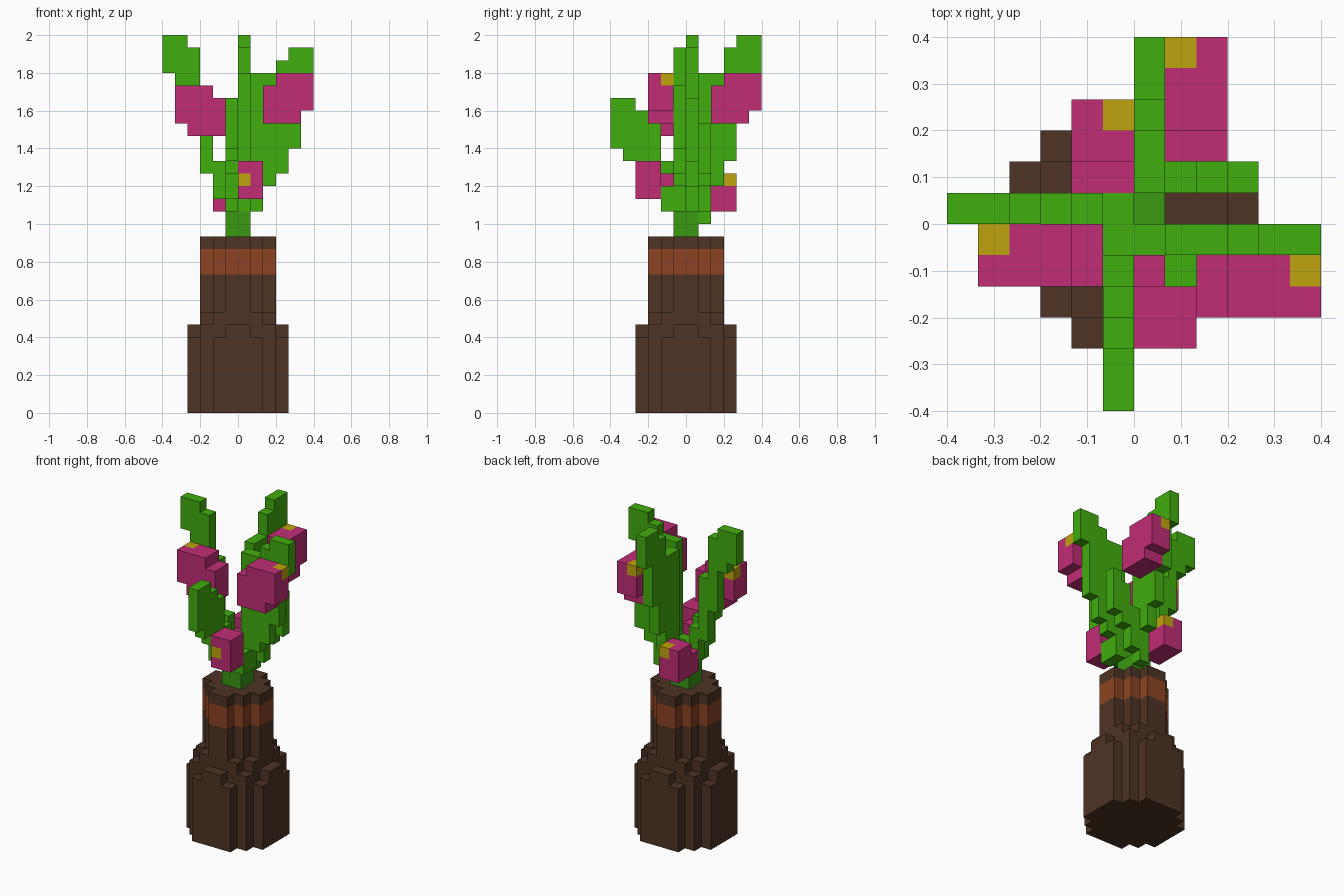
import bpy, bmesh
from mathutils import Vector

UNIT = 1 / 15

if "Cube" in bpy.data.objects:
    bpy.data.objects.remove(bpy.data.objects["Cube"])


def material(name, rgb):
    linear = [((c / 255 + 0.055) / 1.055) ** 2.4 for c in rgb]
    mat = bpy.data.materials.new(name)
    mat.use_nodes = True
    mat.diffuse_color = (*linear, 1)
    mat.node_tree.nodes["Principled BSDF"].inputs["Base Color"].default_value = (*linear, 1)
    return mat


BROWN = material("dark brown", (77, 51, 35))
RUST = material("rust", (140, 68, 34))
STEM = material("stem green", (58, 152, 18))
GREEN = material("leaf green", (65, 173, 14))
PINK = material("pink", (192, 45, 118))
YELLOW = material("yellow", (192, 164, 14))


def box(u, v, z, turns=0):
    """Cells of a block given as half-open ranges, turned in quarter steps about z."""
    cells = set()
    for a in range(*u):
        for b in range(*v):
            x, y = a, b
            for _ in range(turns):
                x, y = -y - 1, x
            cells |= {(x, y, h) for h in range(*z)}
    return cells


def build(name, cells, mat):
    """Skin a set of cells with outer faces only, then merge flat areas."""
    bm = bmesh.new()
    for cell in cells:
        centre = Vector(cell) + Vector((0.5, 0.5, 0.5))
        for axis in range(3):
            for sign in (-1, 1):
                n = Vector((0, 0, 0))
                n[axis] = sign
                if tuple(int(c) for c in Vector(cell) + n) in cells:
                    continue
                a = Vector((0, 0, 0))
                a[(axis + 1) % 3] = 0.5
                b = n.cross(a)
                mid = centre + n / 2
                corners = (mid - a - b, mid + a - b, mid + a + b, mid - a + b)
                bm.faces.new([bm.verts.new(c * UNIT) for c in corners])
    bmesh.ops.remove_doubles(bm, verts=bm.verts, dist=UNIT / 100)
    bmesh.ops.dissolve_limit(bm, angle_limit=0.01, verts=bm.verts, edges=bm.edges)
    mesh = bpy.data.meshes.new(name)
    bm.to_mesh(mesh)
    bm.free()
    mesh.materials.append(mat)
    bpy.context.collection.objects.link(bpy.data.objects.new(name, mesh))


# Vase: column height depends on the distance of the cell from the axis
LEVELS = {(0, 3): 7, (1, 3): 6, (2, 2): 7, (1, 2): 8,
          (0, 0): 14, (0, 1): 14, (1, 1): 14, (0, 2): 14}
vase = set()
for x in range(-4, 4):
    for y in range(-4, 4):
        ring = tuple(sorted(max(c, -c - 1) for c in (x, y)))
        vase |= {(x, y, z) for z in range(LEVELS.get(ring, 0))}
band = {c for c in vase if c[2] in (11, 12)}
build("vase_band", band, RUST)
build("vase_rim", {c for c in vase if c[2] == 13}, BROWN)
build("vase_body", {c for c in vase if c[2] < 11}, BROWN)

# Stem
build("stem", box((-1, 1), (-1, 1), (14, 16)), STEM)

# Four stepped branches, one per quarter turn: (bottom, top) of each column outward
BRANCHES = {
    "right": [(16, 18), (16, 27), (18, 27), (19, 28), (21, 29), (26, 29)],
    "back": [(16, 16), (15, 27), (18, 27), (20, 29), (23, 30), (27, 30)],
    "left": [(16, 18), (17, 20), (19, 25), (22, 29), (26, 30), (27, 30)],
    "front": [(16, 18), (16, 20), (17, 23), (19, 24), (20, 25), (21, 25)],
}
for turns, (side, columns) in enumerate(BRANCHES.items()):
    cells = set()
    for step, span in enumerate(columns):
        cells |= box((step, step + 1), (-1, 0), span, turns)
    build(side + "_branch", cells, GREEN)

# Side shoots
shoot = set()
for step, span in enumerate([(16, 20), (18, 22), (19, 23)], 1):
    shoot |= box((step, step + 1), (1, 2), span)
build("back_shoot", shoot, GREEN)
build("front_shoot", box((1, 2), (-2, -1), (16, 18)), GREEN)


def flower(name, petals, u, v, z, turns):
    centre = box((u, u + 1), (v, v + 1), (z, z + 1), turns)
    build(name + "_petals", petals - centre, PINK)
    build(name + "_centre", centre, YELLOW)


# High flowers: two overlapping blocks stepping up and outward
for name, turns, u, z, v, eye in (("right_flower", 0, 2, 23, -3, -2),
                                  ("back_flower", 1, 2, 23, -3, -2),
                                  ("left_flower", 2, 1, 22, 0, 0)):
    petals = set()
    for k in (0, 1):
        petals |= box((u + k, u + k + 3), (v, v + 2), (z + k, z + k + 3), turns)
    flower(name, petals, u + 3, eye, z + 3, turns)

# Low flowers
low_back = box((2, 4), (0, 2), (16, 19), 1) | box((1, 2), (0, 2), (16, 18), 1)
flower("low_back_flower", low_back, 3, 0, 18, 1)
low_front = box((2, 4), (0, 2), (17, 20), 3) | box((1, 2), (0, 1), (17, 19), 3)
flower("low_front_flower", low_front, 3, 0, 18, 3)
